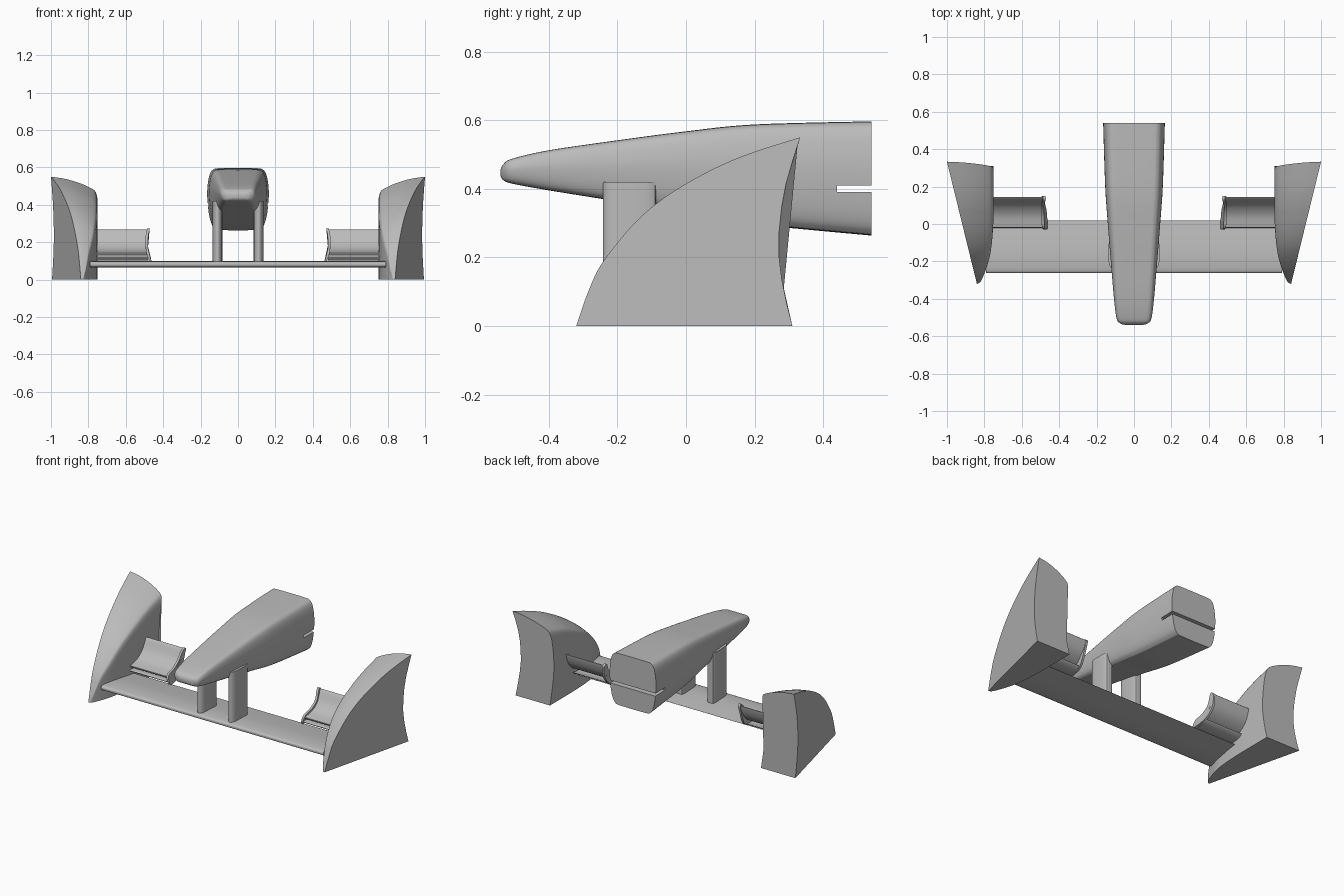
import bpy, bmesh, math
from mathutils import Vector

if "Cube" in bpy.data.objects:
    bpy.data.objects.remove(bpy.data.objects["Cube"])

grey = bpy.data.materials.new("plain grey")
grey.use_nodes = True
grey.diffuse_color = (0.5, 0.5, 0.5, 1)
grey.node_tree.nodes["Principled BSDF"].inputs["Base Color"].default_value = (0.5, 0.5, 0.5, 1)


def spline(points, steps, closed=False):
    """Smooth curve through the given points."""
    pts = [Vector(p) for p in points]
    n = len(pts)
    out = []
    for i in range(n if closed else n - 1):
        if closed:
            a, b, c, d = (pts[(i + k) % n] for k in (-1, 0, 1, 2))
        else:
            a, b, c, d = pts[max(i - 1, 0)], pts[i], pts[i + 1], pts[min(i + 2, n - 1)]
        for s in range(steps):
            t = s / steps
            out.append(b + (c - a) * (t / 2) + (a * 2 - b * 5 + c * 4 - d) * (t * t / 2)
                       + (b * 3 - a - c * 3 + d) * (t ** 3 / 2))
    if not closed:
        out.append(pts[-1])
    return out


def sample(points, x):
    """Read a height off a curve of (position, height) points."""
    for p, q in zip(points, points[1:]):
        if x <= q[0]:
            return p[1] + (q[1] - p[1]) * (x - p[0]) / (q[0] - p[0])
    return points[-1][1]


def loft(name, rings):
    """Skin closed rings of equal length and cap both ends."""
    bm = bmesh.new()
    loops = [[bm.verts.new(p) for p in ring] for ring in rings]
    for a, b in zip(loops, loops[1:]):
        for i in range(len(a)):
            j = (i + 1) % len(a)
            bm.faces.new((a[i], a[j], b[j], b[i]))
    bm.faces.new(loops[0])
    bm.faces.new(loops[-1])
    bmesh.ops.remove_doubles(bm, verts=bm.verts, dist=0.0002)
    bmesh.ops.recalc_face_normals(bm, faces=bm.faces)
    mesh = bpy.data.meshes.new(name)
    bm.to_mesh(mesh)
    bm.free()
    mesh.materials.append(grey)
    obj = bpy.data.objects.new(name, mesh)
    bpy.context.collection.objects.link(obj)
    return obj


def span(name, profile, x0, x1):
    """Extrude a (y, z) profile sideways."""
    return loft(name, [[(x, p[0], p[1]) for p in profile] for x in (x0, x1)])


def mirrored(rings, side):
    return [[(side * p[0], p[1], p[2]) for p in ring] for ring in rings]


# Nose: stations of y, half width, bottom, top
stations = [(-0.54, 0.045, 0.437, 0.457), (-0.532, 0.072, 0.425, 0.472),
            (-0.505, 0.093, 0.415, 0.488), (-0.4, 0.107, 0.396, 0.512),
            (-0.2, 0.124, 0.364, 0.541), (0, 0.14, 0.331, 0.567),
            (0.2, 0.154, 0.298, 0.587), (0.54, 0.165, 0.265, 0.596)]
half = [(0.55, 1), (0.78, 0.985), (0.9, 0.92), (0.97, 0.78), (1, 0.58),
        (0.96, 0.32), (0.88, 0.13), (0.76, 0.03), (0.55, 0)]
outline = spline(half + [(-x, z) for x, z in reversed(half)], 4, closed=True)
nose = loft("nose", [[(p.x * w, y, zb + (zt - zb) * p.y) for p in outline]
                     for y, w, zb, zt in spline(stations, 6)])

# Slot across the back of the nose
bpy.ops.mesh.primitive_cube_add(size=1, location=(0, 0.54, 0.4))
cutter = bpy.context.object
cutter.name = "slot_cutter"
cutter.scale = (0.6, 0.2, 0.018)
cutter.hide_render = True
cut = nose.modifiers.new("slot", "BOOLEAN")
cut.object = cutter
cut.solver = "EXACT"
bpy.ops.object.select_all(action="DESELECT")
bpy.context.view_layer.objects.active = nose
nose.select_set(True)
bpy.ops.object.modifier_apply(modifier="slot")
bpy.data.objects.remove(cutter)

# Main wing with a rounded leading edge
wing = spline([(-0.262, 0.082), (-0.245, 0.096), (-0.15, 0.1), (0, 0.084),
               (0, 0.08), (-0.15, 0.066), (-0.245, 0.067)], 5, closed=True)
span("main_wing", wing, -0.79, 0.79)

# Endplate curves: crest height along y, inner side along y, rear edge along z
crest = spline([(-0.32, 0.0), (-0.285, 0.1), (-0.24, 0.19), (-0.13, 0.32),
                (0, 0.415), (0.15, 0.487), (0.33, 0.55)], 8)
inner = spline([(-0.32, 0.839), (-0.3, 0.815), (-0.2, 0.778), (-0.1, 0.76),
                (0.05, 0.751), (0.34, 0.75)], 8)
rear = spline([(0, 0.31), (0.13, 0.28), (0.25, 0.27), (0.4, 0.288), (0.55, 0.333)], 8)
dome = spline([(0, 1), (0.3, 0.98), (0.6, 0.94), (0.85, 0.89), (0.96, 0.85), (1, 0.77)], 3)
section = [(0, k / 8) for k in range(8)] + [tuple(p) for p in dome]
section += [(1, 0.77 * k / 8) for k in range(7, -1, -1)]


def outer(y):
    return 0.84 + 0.16 * (y + 0.32) / 0.653


endplate_rings = []
for y0, top in crest:
    ring = []
    for u, v in section:
        z = top * v
        blend = max(0, (y0 - 0.05) / 0.28)
        y = y0 + (sample(rear, z) - 0.33) * blend
        xo = outer(y)
        ring.append((xo + (sample(inner, y) - xo) * u, y, z))
    endplate_rings.append(ring)

# Upper flap, lower flap and fence profiles
flap = spline([(-0.018, 0.142), (-0.005, 0.147), (0.05, 0.162), (0.1, 0.2), (0.135, 0.26),
               (0.145, 0.258), (0.118, 0.19), (0.06, 0.142), (0, 0.128)], 4, closed=True)
slat = spline([(-0.02, 0.11), (-0.01, 0.118), (0.04, 0.117), (0.08, 0.125),
               (0.05, 0.107), (0, 0.102)], 4, closed=True)
fence = spline([(-0.026, 0.105), (0, 0.1), (0.08, 0.118), (0.13, 0.175), (0.15, 0.25),
                (0.145, 0.27), (0.125, 0.268), (0.09, 0.21), (0.04, 0.175),
                (-0.02, 0.155)], 4, closed=True)
strut = spline([(0.11, -0.242), (0.128, -0.228), (0.136, -0.19), (0.134, -0.1),
                (0.11, -0.088), (0.086, -0.1), (0.084, -0.19), (0.092, -0.228)], 4, closed=True)


def fence_x(z):
    """Fence leans, flaring inward at its top and foot."""
    return 0.482 - 0.016 * abs((z - 0.2) / 0.09) ** 2


for side, word in ((1, "left"), (-1, "right")):
    loft(word + "_endplate", mirrored(endplate_rings, side))
    span(word + "_upper_flap", flap, side * 0.48, side * 0.77)
    span(word + "_lower_flap", slat, side * 0.48, side * 0.77)
    loft(word + "_fence", mirrored([[(fence_x(z) + d, y, z) for y, z in fence]
                                    for d in (0, 0.014)], side))
    loft(word + "_strut", [[(side * x, y, z) for x, y in strut] for z in (0.085, 0.42)])

# Smooth shading with crisp edges
for obj in bpy.context.scene.objects:
    obj.select_set(obj.type == "MESH")
bpy.context.view_layer.objects.active = nose
bpy.ops.object.shade_smooth_by_angle(angle=math.radians(35))
